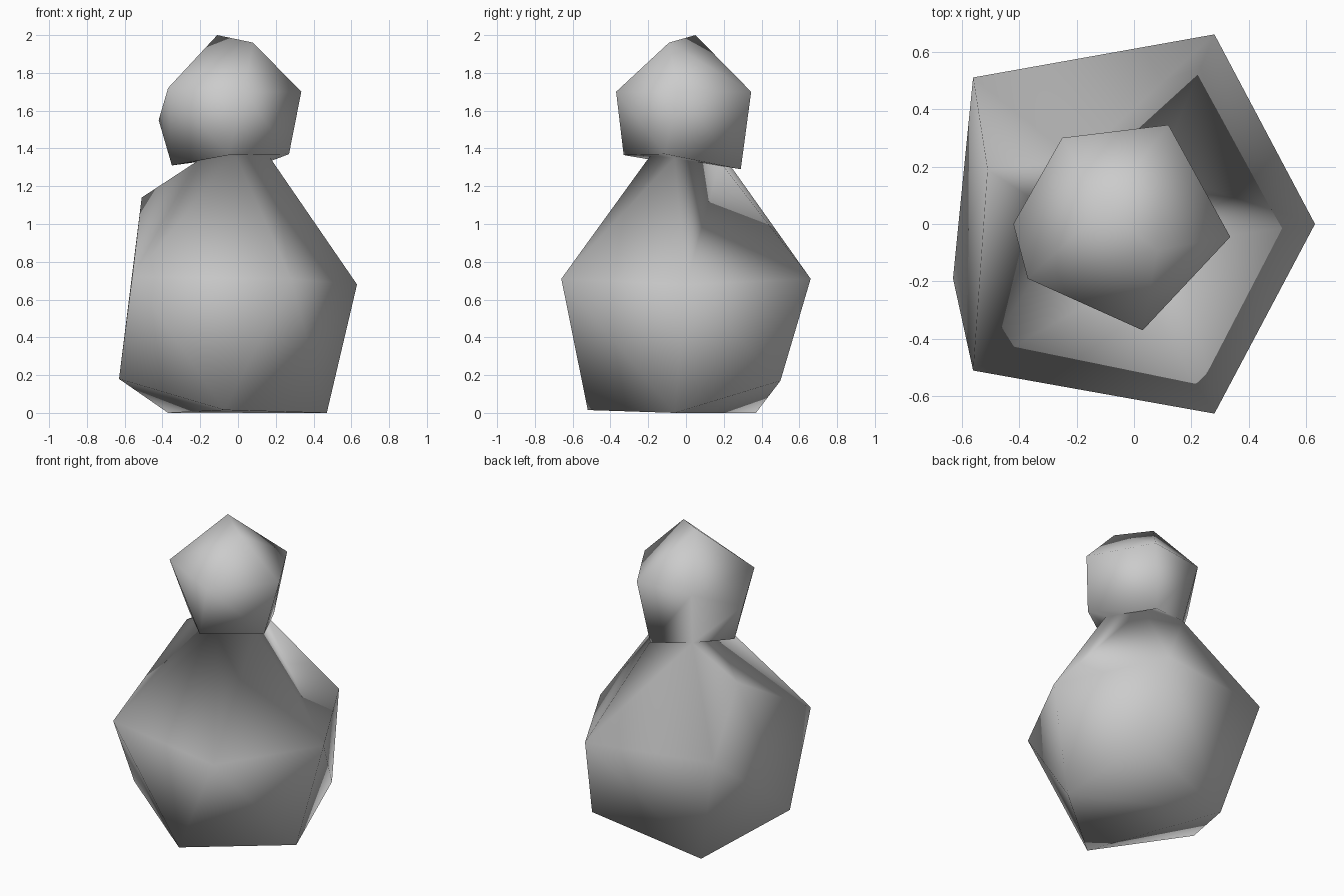
import bpy
import bmesh

cube = bpy.data.objects.get("Cube")
if cube:
    bpy.data.objects.remove(cube, do_unlink=True)

# Body: base corners, widest corners and one shoulder
base_corners = [(-.63, -.19, .18), (-.07, -.52, .015), (.47, -.06, 0), (.34, .5, .17), (-.37, .37, 0)]
belly_corners = [(-.56, -.51, .72), (.28, -.66, .71), (.63, 0, .68), (.28, .66, .71), (-.56, .51, .74)]
shoulder = [(-.51, .19, 1.14)]

# Neck ring and jaw ring share their back corner, where head and body flow together
nape = (-.2, .22, 1.33)
neck_ring = [nape, (-.22, 0, 1.33), (-.01, -.19, 1.36), (.17, -.06, 1.35), (.08, .18, 1.33)]
jaw_ring = [nape, (-.35, -.01, 1.31), (-.05, -.33, 1.365), (.27, -.11, 1.37), (.06, .29, 1.29)]

# Head: temple ring, cheek and two crown corners
temple_ring = [(-.37, -.19, 1.72), (.03, -.37, 1.7), (.335, -.045, 1.7), (.12, .345, 1.7), (-.25, .3, 1.69)]
cheek = [(-.42, 0, 1.55)]
crown = [(-.11, .05, 2), (.08, -.09, 1.96)]


def open_hull(bm, corners, ring):
    """Add a faceted shell round the points, left open across the ring."""
    points = [bm.verts.new(p) for p in corners]
    rim = [bm.verts.new(p) for p in ring]
    shell = bmesh.ops.convex_hull(bm, input=points + rim)
    caps = [f for f in shell["geom"]
            if isinstance(f, bmesh.types.BMFace) and all(v in rim for v in f.verts)]
    bmesh.ops.delete(bm, geom=caps, context="FACES")
    return rim


bm = bmesh.new()
neck = open_hull(bm, base_corners + belly_corners + shoulder, neck_ring)
jaw = open_hull(bm, temple_ring + cheek + crown, jaw_ring)

# Underside of the head, joining jaw to neck
count = len(neck)
for i in range(count):
    j = (i + 1) % count
    for corners in ((neck[i], neck[j], jaw[j]), (neck[i], jaw[j], jaw[i])):
        if len({tuple(v.co) for v in corners}) == len(corners):
            bm.faces.new(corners)

bmesh.ops.remove_doubles(bm, verts=bm.verts, dist=.0005)
bmesh.ops.recalc_face_normals(bm, faces=bm.faces)
for face in bm.faces:
    face.smooth = True

mesh = bpy.data.meshes.new("body_and_head")
bm.to_mesh(mesh)
bm.free()
figure = bpy.data.objects.new("body_and_head", mesh)
bpy.context.collection.objects.link(figure)

# Plain grey all over
grey = bpy.data.materials.new("plain_grey")
grey.use_nodes = True
colour = (.6, .6, .6, 1)
grey.diffuse_color = colour
grey.node_tree.nodes["Principled BSDF"].inputs["Base Color"].default_value = colour
mesh.materials.append(grey)
